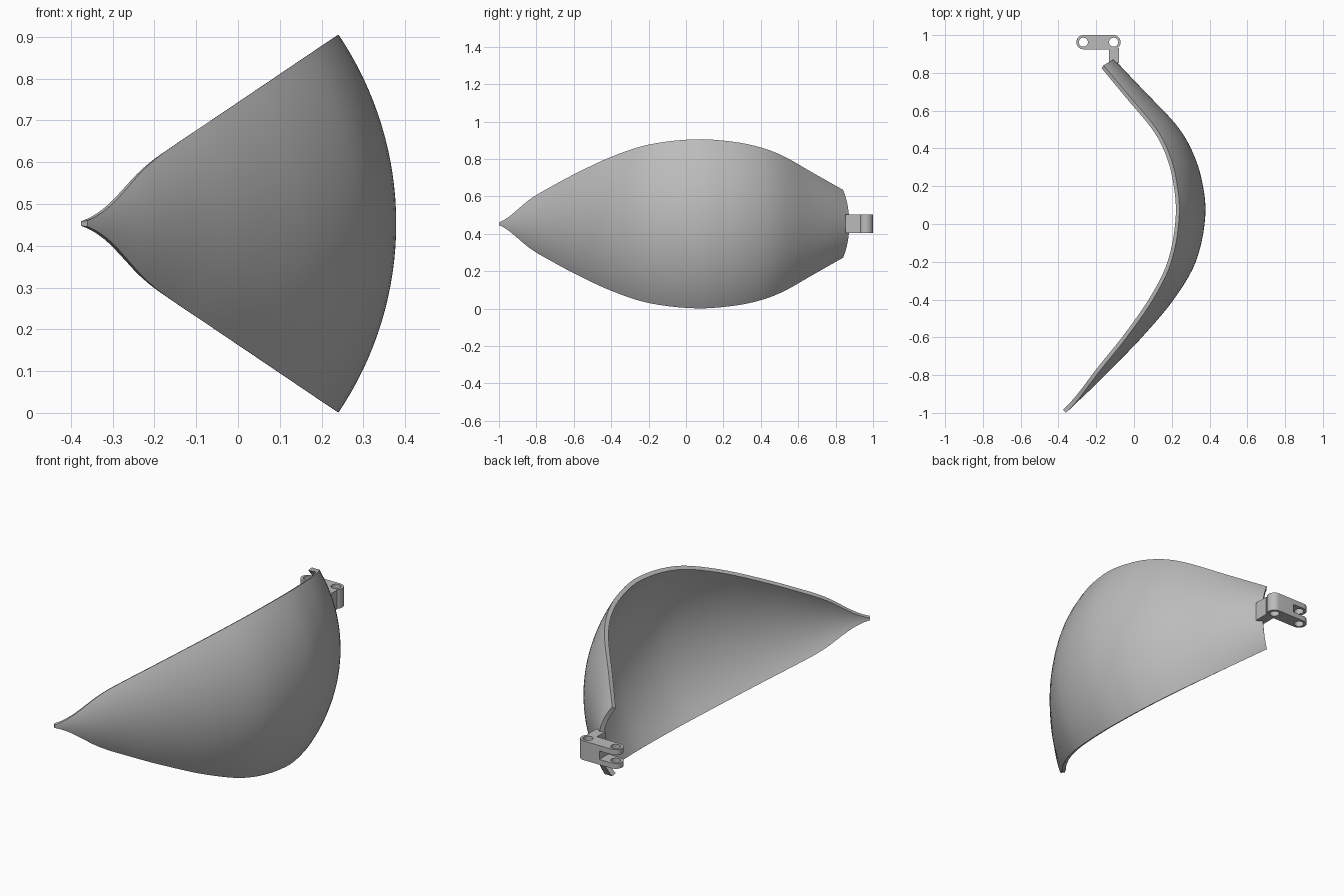
import bpy, bmesh, math
from mathutils import Vector

cube = bpy.data.objects.get("Cube")
if cube:
    bpy.data.objects.remove(cube, do_unlink=True)

GREY = (0.5, 0.5, 0.5, 1)
mat = bpy.data.materials.new("plain grey")
mat.use_nodes = True
mat.diffuse_color = GREY
mat.node_tree.nodes["Principled BSDF"].inputs["Base Color"].default_value = GREY

MID_Z = 0.453      # height of the symmetry plane
AXIS_X = -0.43     # axis the shell is swept around


def add_object(name, bm):
    mesh = bpy.data.meshes.new(name)
    bm.to_mesh(mesh)
    bm.free()
    obj = bpy.data.objects.new(name, mesh)
    bpy.context.collection.objects.link(obj)
    mesh.materials.append(mat)
    return obj


def activate(obj):
    bpy.ops.object.select_all(action='DESELECT')
    obj.select_set(True)
    bpy.context.view_layer.objects.active = obj


def finish(obj):
    activate(obj)
    for mod in list(obj.modifiers):
        bpy.ops.object.modifier_apply(modifier=mod.name)
    bpy.ops.object.shade_smooth_by_angle(angle=math.radians(35))


def prism(name, outline, z0, z1):
    bm = bmesh.new()
    face = bm.faces.new([bm.verts.new((x, y, z0)) for x, y in outline])
    top = bmesh.ops.extrude_face_region(bm, geom=[face])["geom"]
    bmesh.ops.translate(bm, vec=(0, 0, z1 - z0),
                        verts=[v for v in top if isinstance(v, bmesh.types.BMVert)])
    bmesh.ops.recalc_face_normals(bm, faces=bm.faces)
    return add_object(name, bm)


def arc(cx, cy, r, start, end, n):
    angles = [math.radians(start + (end - start) * i / n) for i in range(n + 1)]
    return [(cx + r * math.cos(a), cy + r * math.sin(a)) for a in angles]


def rect(x0, x1, y0, y1):
    return [(x0, y0), (x1, y0), (x1, y1), (x0, y1)]


def smooth_stations(points, steps):
    """Cubic interpolation through (y, radius, half angle) stations."""
    pts = [Vector(p) for p in points]
    last = len(pts) - 1

    def slope(i):
        a, b = pts[max(i - 1, 0)], pts[min(i + 1, last)]
        return (b - a) / (b.x - a.x)

    out = []
    for i in range(last):
        a, b = pts[i], pts[i + 1]
        d = b.x - a.x
        for k in range(steps):
            t = k / steps
            p = (a * (2*t**3 - 3*t**2 + 1) + b * (3*t**2 - 2*t**3)
                 + slope(i) * d * (t**3 - 2*t**2 + t)
                 + slope(i + 1) * d * (t**3 - t**2))
            out.append(p)
    return out + [pts[last]]


# Curved shell: swept wedge, pointed at the front and cut off at the back
stations = [(-1, .07, 6), (-.95, .122, 17), (-.9, .175, 26), (-.85, .228, 31.5),
            (-.8, .278, 33.6), (-.75, .327, 34), (-.6, .472, 34), (-.4, .64, 34),
            (-.2, .757, 34), (.05, .808, 34), (.25, .785, 34), (.4, .73, 34),
            (.52, .648, 34), (.68, .486, 34), (.84, .324, 34)]
ACROSS = 32
bm = bmesh.new()
rows = []
for y, r, half in smooth_stations(stations, 5):
    bow = 0.033 * min(max((y - 0.35) / 0.49, 0), 1)
    row = []
    for j in range(ACROSS + 1):
        t = 2 * j / ACROSS - 1
        a = math.radians(half * t)
        row.append(bm.verts.new((AXIS_X + r * math.cos(a), y + bow * (1 - t * t),
                                 MID_Z + r * math.sin(a))))
    rows.append(row)
for p, q in zip(rows, rows[1:]):
    for j in range(ACROSS):
        bm.faces.new((p[j], q[j], q[j + 1], p[j + 1]))
shell = add_object("curved_shell", bm)
solid = shell.modifiers.new("thickness", 'SOLIDIFY')
solid.thickness = 0.022
solid.offset = -1
finish(shell)

# Hinge knuckle: rounded bar with two pin holes and a slot forming a fork
HINGE_Y, LEFT_X, RIGHT_X, ROUND = 0.9625, -0.268, -0.108, 0.0375
LOW, HIGH = MID_Z - 0.05, MID_Z + 0.05
outline = (arc(RIGHT_X, HINGE_Y, ROUND, -90, 90, 16)
           + arc(LEFT_X, HINGE_Y, ROUND, 90, 270, 16))
knuckle = prism("hinge_knuckle", outline, LOW, HIGH)
cutters = [prism("slot_cutter", rect(-0.4, -0.2, 0.9, 1.05), MID_Z - 0.022, MID_Z + 0.022)]
for x in (LEFT_X, RIGHT_X):
    hole = arc(x, HINGE_Y, 0.024, 0, 360, 24)[:-1]
    cutters.append(prism("pin_hole_cutter", hole, LOW - 0.1, HIGH + 0.1))
for cutter in cutters:
    cutter.hide_render = True
    mod = knuckle.modifiers.new("cut", 'BOOLEAN')
    mod.operation = 'DIFFERENCE'
    mod.solver = 'EXACT'
    mod.object = cutter
finish(knuckle)
for cutter in cutters:
    bpy.data.objects.remove(cutter, do_unlink=True)

# Stem joining the knuckle to the shell
finish(prism("hinge_stem", rect(-0.133, -0.08, 0.853, 0.932), LOW, HIGH))
